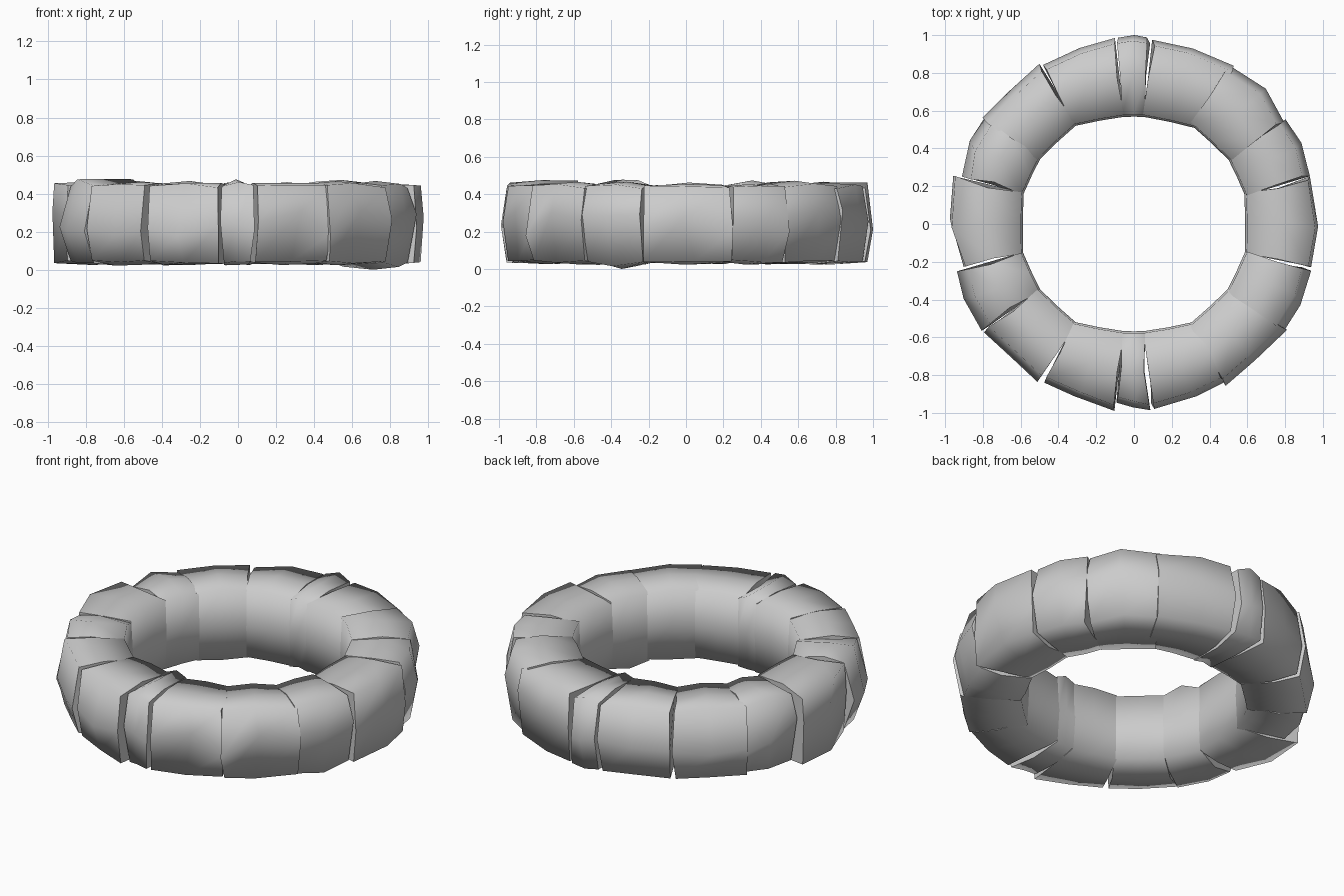
import bpy
import bmesh
import math
import random
from mathutils import Vector

random.seed(4)

default = bpy.data.objects.get("Cube")
if default:
    bpy.data.objects.remove(default, do_unlink=True)

# Single stone colour
stone_grey = bpy.data.materials.new("stone_grey")
stone_grey.use_nodes = True
colour = (0.6, 0.6, 0.6, 1)
stone_grey.diffuse_color = colour
stone_grey.node_tree.nodes["Principled BSDF"].inputs["Base Color"].default_value = colour

TOP, BOTTOM = 0.46, 0.03


def polar(angle, radius, z):
    return Vector((radius * math.cos(angle), radius * math.sin(angle), z))


def jitter(amount):
    return random.uniform(-amount, amount)


def inner_radius(degrees):
    """Inside of the ring is tighter beside the front and back stones."""
    return 0.57 if abs(math.sin(math.radians(degrees))) > 0.98 else 0.607


def section(angle, inner, outer, inset, low, high, lean, overlap):
    """Eight-point rounded box section, running around the stone."""
    middle = (inner + outer) / 2
    centre = (low + high) / 2
    drop = 0.012
    # Each entry holds radius, height and whether it is on the inside
    loop = [
        (inner + 0.01, low + drop, True), (middle, low, False),
        (outer - inset, low + drop, False), (outer, centre + jitter(0.07), False),
        (outer - inset, high - drop, False), (middle, high, False),
        (inner + 0.01, high - drop, True), (inner, centre, True),
    ]
    return [polar(angle + (overlap if inside else jitter(lean)), r, z + jitter(0.008))
            for r, z, inside in loop]


def make_stone(name, start, end, outer, inset=0.03, low=BOTTOM, high=TOP):
    """Wedge stone with three sections, smooth sides and crisp end faces."""
    bm = bmesh.new()
    first = polar(math.radians(start), inner_radius(start), 0)
    last = polar(math.radians(end), inner_radius(end), 0)
    rings = []
    for i, radius in enumerate(outer):
        t = i / (len(outer) - 1)
        angle = math.radians(start + (end - start) * t)
        inner = first.lerp(last, t).length
        at_end = i in (0, len(outer) - 1)
        overlap = math.radians(1.3) * (2 * t - 1)
        lean = 0.012 if at_end else 0.04 * (end - start) / 30
        z_low = BOTTOM if at_end else low
        z_high = TOP - 0.01 if at_end else high
        points = section(angle, inner, radius, inset, z_low, z_high, lean, overlap)
        rings.append([bm.verts.new(p) for p in points])
    for a, b in zip(rings, rings[1:]):
        for j in range(len(a)):
            k = (j + 1) % len(a)
            bm.faces.new((a[j], a[k], b[k], b[j])).smooth = True
    for ring in (rings[0], rings[-1]):
        cap = bm.faces.new(ring)
        for edge in cap.edges:
            edge.smooth = False
    bmesh.ops.recalc_face_normals(bm, faces=bm.faces)
    mesh = bpy.data.meshes.new(name)
    bm.to_mesh(mesh)
    bm.free()
    mesh.materials.append(stone_grey)
    stone = bpy.data.objects.new(name, mesh)
    bpy.context.collection.objects.link(stone)


# Narrow stones at back and front
make_stone("back_stone", 85.5, 94.8, (0.99, 1.0, 0.99), high=0.47)
make_stone("front_stone", -95, -85.5, (0.95, 0.97, 0.99), high=0.48)

# Long stones on the two sides
make_stone("left_side_stone", -13.5, 14.5, (0.965, 0.975, 0.965), 0.015)
make_stone("right_side_stone", 165.5, 193.5, (0.99, 0.975, 0.93), 0.01)

# Back left quarter
make_stone("back_left_stone_a", 57.5, 84, (0.99, 0.98, 0.98))
make_stone("back_left_stone_b", 34.5, 59.5, (0.96, 1.0, 0.98), 0.04, high=0.475)
make_stone("back_left_stone_c", 15.5, 34, (0.965, 0.985, 0.975), 0.04)

# Front left quarter
make_stone("front_left_stone_a", -84, -60, (0.985, 0.97, 0.965))
make_stone("front_left_stone_b", -60, -35, (0.985, 0.965, 0.985), 0.04)
make_stone("front_left_stone_c", -35, -15, (0.975, 0.98, 0.97), 0.05, low=0)

# Front right quarter
make_stone("front_right_stone_a", 240, 263.7, (0.965, 0.965, 0.995))
make_stone("front_right_stone_b", 215.5, 239, (0.98, 0.96, 0.98), 0.04)
make_stone("front_right_stone_c", 195.5, 214.5, (0.97, 0.985, 0.985), 0.06, high=0.48)

# Back right quarter
make_stone("back_right_stone_a", 96.5, 120, (0.99, 0.975, 0.97))
make_stone("back_right_stone_b", 121, 145, (0.985, 0.965, 0.98), 0.04)
make_stone("back_right_stone_c", 145, 164, (0.97, 0.975, 0.945), 0.05, high=0.475)
